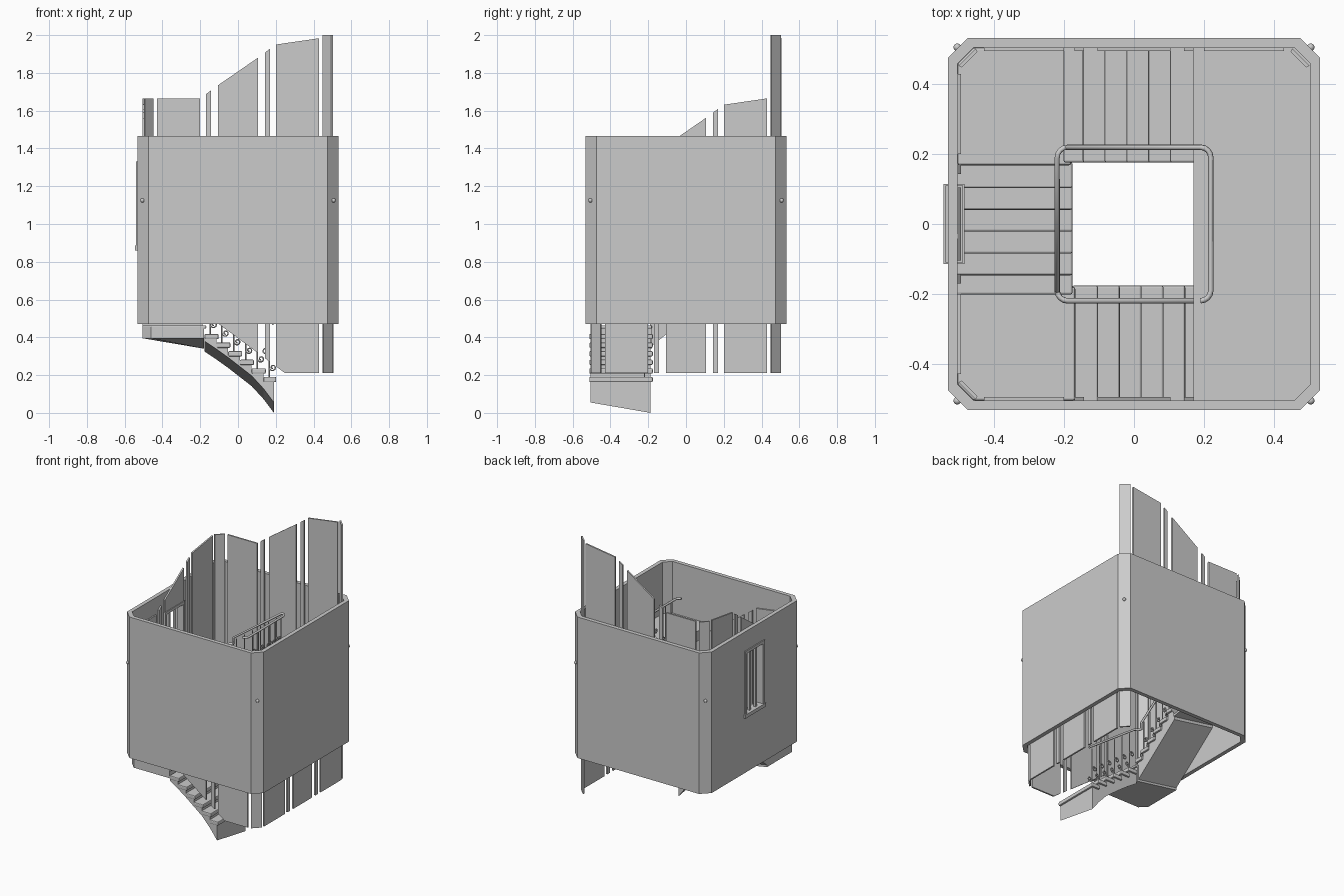
import bpy, bmesh, math
from mathutils import Matrix, Vector

if "Cube" in bpy.data.objects:
    bpy.data.objects.remove(bpy.data.objects["Cube"])

grey = bpy.data.materials.new("plaster grey")
grey.use_nodes = True
grey.diffuse_color = (0.6, 0.6, 0.6, 1)
grey.node_tree.nodes["Principled BSDF"].inputs["Base Color"].default_value = (0.6, 0.6, 0.6, 1)

RISE, GOING, FLOOR = 0.0455, 0.0625, 0.145
STOREY = 7 * RISE          # height gained by one flight and its landing
WALL, HOLE = 0.505, 0.18
SIDES = ["front", "left", "back", "right"]


def side_matrix(k):
    """Local x runs up the flight, local y points out to the wall."""
    lift = STOREY * k if k < 3 else 0
    return Matrix.Translation((0, 0, lift)) @ Matrix.Rotation(-math.pi / 2 * (k - 2), 4, 'Z')


def finish(name, bm, matrix=None):
    bmesh.ops.recalc_face_normals(bm, faces=bm.faces)
    mesh = bpy.data.meshes.new(name)
    bm.to_mesh(mesh)
    bm.free()
    mesh.materials.append(grey)
    ob = bpy.data.objects.new(name, mesh)
    bpy.context.collection.objects.link(ob)
    if matrix:
        ob.matrix_world = matrix
    return ob


def prism(bm, low, high):
    """Solid between two matching loops of points; returns the high cap."""
    a, b = [bm.verts.new(p) for p in low], [bm.verts.new(p) for p in high]
    bm.faces.new(a[::-1])
    cap = bm.faces.new(b)
    for i in range(len(a)):
        j = (i + 1) % len(a)
        bm.faces.new((a[i], a[j], b[j], b[i]))
    return cap


def box(bm, x0, x1, y0, y1, z0, z1):
    ring = [(x0, y0), (x1, y0), (x1, y1), (x0, y1)]
    prism(bm, [(x, y, z0) for x, y in ring], [(x, y, z1) for x, y in ring])


def lerp(points, s):
    if s <= points[0][0]:
        return points[0][1]
    for (a, p), (b, q) in zip(points, points[1:]):
        if s <= b:
            return p + (q - p) * (s - a) / (b - a)
    return points[-1][1]


def tube(name, points, radius, matrix=None, cyclic=False):
    curve = bpy.data.curves.new(name, 'CURVE')
    curve.dimensions = '3D'
    curve.bevel_depth, curve.bevel_resolution = radius, 1
    curve.use_fill_caps = True
    spline = curve.splines.new('POLY')
    spline.points.add(len(points) - 1)
    for p, co in zip(spline.points, points):
        p.co = (*co, 1)
    curve.materials.append(grey)
    ob = bpy.data.objects.new(name, curve)
    bpy.context.collection.objects.link(ob)
    if matrix:
        ob.matrix_world = matrix
    return ob


# Outer wall: open octagonal shell
def octagon(h, c, z):
    quarter = [Vector((h, h - c, z)), Vector((h - c, h, z))]
    return [Matrix.Rotation(math.pi / 2 * i, 3, 'Z') @ p for i in range(4) for p in quarter]


bm = bmesh.new()
rings = [[bm.verts.new(p) for p in octagon(h, c, z)]
         for h, c, z in [(0.533, 0.058, 0.47), (0.533, 0.058, 1.465),
                         (WALL, 0.046, 1.465), (WALL, 0.046, 0.47)]]
for r in range(4):
    a, b = rings[r], rings[(r + 1) % 4]
    for i in range(8):
        j = (i + 1) % 8
        bm.faces.new((a[i], a[j], b[j], b[i]))
wall = finish("outer_wall", bm)

# Window opening cutter
bm = bmesh.new()
box(bm, -0.6, -0.45, -0.1, 0.1, 0.88, 1.32)
cutter = finish("window_cutter", bm)
cutter.hide_render = True
cutter.hide_viewport = True
cutter.display_type = 'WIRE'


def cut_window(ob):
    mod = ob.modifiers.new("window", 'BOOLEAN')
    mod.object, mod.operation, mod.solver = cutter, 'DIFFERENCE', 'EXACT'


cut_window(wall)

# Window frame with two mullions and a sill
bm = bmesh.new()
for y in (-0.1, 0.1):
    box(bm, -0.54, -0.49, y - 0.01, y + 0.01, 0.87, 1.33)
for y in (-0.033, 0.033):
    box(bm, -0.525, -0.51, y - 0.008, y + 0.008, 0.88, 1.32)
box(bm, -0.54, -0.49, -0.11, 0.11, 1.31, 1.33)
box(bm, -0.545, -0.485, -0.115, 0.115, 0.86, 0.885)
finish("window_frame", bm)

# Wall panels: tops and bottoms follow the stair
TOP = [(-0.2, 0), (-0.105, 0.07), (0.105, 0.215), (0.2, 0.285), (0.43, STOREY)]
BOTTOM = [(-0.25, 0), (0.18, STOREY)]
SPANS = [(-0.43, -0.2), (-0.17, -0.143), (-0.105, 0.105), (0.143, 0.17), (0.2, 0.43)]
for k, side in enumerate(SIDES):
    slope = k < 3
    bm = bmesh.new()
    for a, b in SPANS:
        knots = [a] + [s for s in (-0.25, 0.18) if a < s < b] + [b]
        under = [(s, 0.21 + slope * lerp(BOTTOM, s)) for s in knots]
        over = [(s, 1.028 + slope * lerp(TOP, s)) for s in (b, a)]
        outline = under + over
        cap = prism(bm, [(s, WALL + 0.001, z) for s, z in outline],
                    [(s, 0.495, z) for s, z in outline])
        bmesh.ops.inset_region(bm, faces=[cap], thickness=0.009, depth=-0.005)
    panels = finish(side + "_wall_panels", bm, side_matrix(k))
    if side == "left":
        cut_window(panels)
    # Corner panel across the chamfer at the end of each wall
    bm = bmesh.new()
    gain = STOREY * slope
    ring = [(0.453, 0.503), (0.503, 0.453), (0.493, 0.448), (0.448, 0.493)]
    prism(bm, [(x, y, 0.21 + gain) for x, y in ring],
          [(x, y, 1.028 + gain + 0.016 * (k == 2)) for x, y in ring])
    finish(side + "_corner_panel", bm, side_matrix(k))
bm = bmesh.new()
prism(bm, [(x, y, 0.21) for x, y in ring], [(x, y, 1.028) for x, y in ring])
finish("lower_back_corner_panel", bm, Matrix.Rotation(0, 4, 'Z'))

# Stair flights with sloped soffits, and landings
FIRST = [(-0.19, 0), (-0.1, 0.12), (0.08, 0.26), (0.2, 0.34)]
LATER = [(-0.2, 0.34 - STOREY), (0.2, 0.34)]
TILT = 0.055
for k, side in enumerate(SIDES[:3]):
    soffit = LATER if k else FIRST
    body, treads = bmesh.new(), bmesh.new()
    for i in range(6):
        a = -0.1975 + GOING * i
        b, top = a + GOING, FLOOR + RISE * (i + 1)
        a = max(a, -0.19)
        ring = [(a, HOLE + 0.008), (b, HOLE + 0.008), (b, WALL), (a, WALL)]
        prism(body, [(s, v, lerp(soffit, s) + TILT * (v > 0.3)) for s, v in ring],
              [(s, v, top - 0.01) for s, v in ring])
        box(treads, a - 0.012, b, HOLE - 0.004, 0.512, top - 0.028, top)
    if k < 2:
        top = FLOOR + STOREY
        ring = [(HOLE, HOLE), (WALL, HOLE), (WALL, 0.46), (0.46, WALL), (HOLE, WALL)]
        prism(body, [(s, v, 0.34 + TILT * (max(s, v) > 0.3)) for s, v in ring],
              [(s, v, top - 0.01) for s, v in ring])
        ring[0], ring[-1] = (HOLE - 0.012, HOLE), (HOLE - 0.012, WALL)
        prism(treads, [(s, v, top - 0.018) for s, v in ring], [(s, v, top) for s, v in ring])
    finish(side + "_stair_body", body, side_matrix(k))
    steps = finish(side + "_stair_treads", treads, side_matrix(k))
    bevel = steps.modifiers.new("nosing", 'BEVEL')
    bevel.width, bevel.segments = 0.006, 2

# Upper floor along the right side
bm = bmesh.new()
top = FLOOR + 3 * STOREY
ring = [(0.17, -WALL), (0.46, -WALL), (WALL, -0.46), (WALL, 0.46), (0.46, WALL), (0.17, WALL)]
prism(bm, [(x, y, top - 0.07) for x, y in ring], [(x, y, top) for x, y in ring])
finish("upper_floor", bm)

# Handrail: one tube winding up the stair and round the upper floor
R, H, C = 0.22, 0.28, 0.03
path = []
for k in range(4):
    m = side_matrix(k)
    z0 = FLOOR + H + (RISE if k < 3 else 3 * STOREY)
    z1 = FLOOR + H + (STOREY if k < 3 else 3 * STOREY)
    path += [m @ Vector((-R + C, R, z0)), m @ Vector((R - C, R, z1))]
    for t in (22.5, 45, 67.5, 90):
        t = math.radians(t)
        path.append(m @ Vector((R - C + C * math.sin(t), R - C + C * math.cos(t), z1)))
tube("handrail", path, 0.008)


# Scrolled balusters: an S with a spiral at each end
def spiral(cz, r, flip):
    pts = []
    for i in range(15):
        t = i / 14 * 2.6 * math.pi
        q = r * (1 - 0.75 * i / 14)
        pts.append((flip * (r - q * math.cos(t)), 0, cz + flip * q * math.sin(t)))
    return pts


scroll = spiral(0.05, 0.019, -1)[::-1] + spiral(0.135, 0.019, 1)
for k, side in enumerate(SIDES):
    m = side_matrix(k)
    for i in range(6):
        s = -0.165 + GOING * i
        z = FLOOR + (RISE * (i + 1) if k < 3 else 3 * STOREY)
        place = m @ Matrix.Translation((s, R, z))
        tube(side + "_baluster_scroll", scroll, 0.004, place)
        tube(side + "_baluster_post", [(0, 0, 0), (0, 0, H)], 0.004, place)

# Corner bolts
for i in range(4):
    bm = bmesh.new()
    bmesh.ops.create_uvsphere(bm, u_segments=12, v_segments=8, radius=0.011)
    for f in bm.faces:
        f.smooth = True
    finish("corner_bolt", bm, Matrix.Rotation(math.pi / 2 * i, 4, 'Z')
           @ Matrix.Translation((0.506, 0.506, 1.125)))
